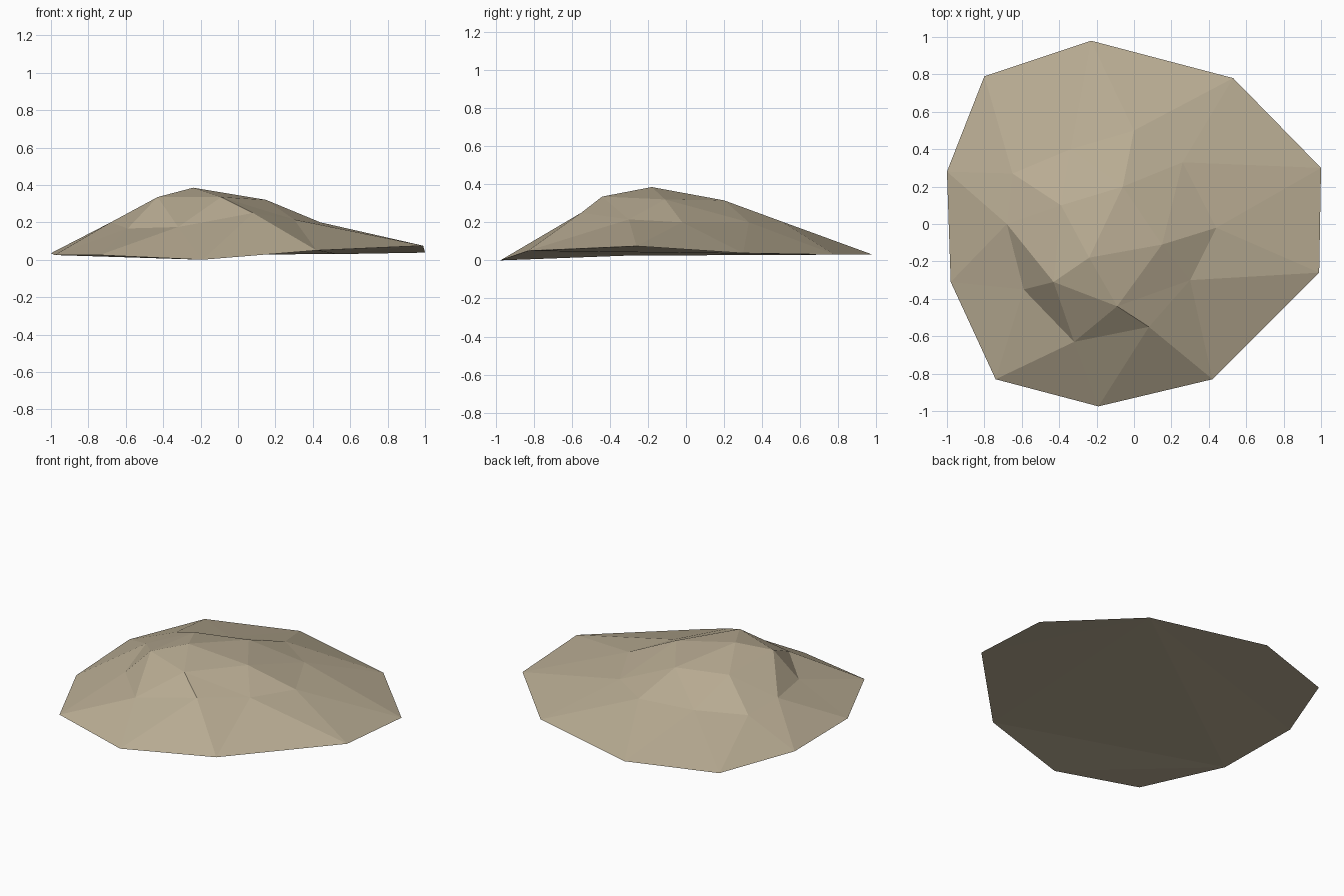
import bpy
import bmesh

# Remove the default object
default_cube = bpy.data.objects.get("Cube")
if default_cube:
    bpy.data.objects.remove(default_cube, do_unlink=True)


def flat_material(name, colour):
    material = bpy.data.materials.new(name)
    material.use_nodes = True
    material.diffuse_color = colour
    shader = material.node_tree.nodes["Principled BSDF"]
    shader.inputs["Base Color"].default_value = colour
    shader.inputs["Roughness"].default_value = 1
    return material


# Contours of the mound, each listed anticlockwise from the left of the front
rim_contour = [
    (-.98, -.31, .025), (-.74, -.83, .025), (-.19, -.975, 0), (.42, -.83, .05),
    (.99, -.26, .075), (1, .3, .038), (.53, .78, .03), (-.23, .98, .03),
    (-.8, .79, .03), (-1, .28, .035),
]
slope_contour = [
    (-.59, -.35, .167), (-.32, -.63, .175), (.08, -.55, .25), (.3, -.3, .215),
    (.44, -.02, .2), (.26, .33, .2), (0, .5, .205), (-.34, .4, .18),
    (-.65, .27, .18), (-.68, 0, .2),
]
shoulder_contour = [
    (-.43, -.31, .335), (-.09, -.44, .335), (.15, -.11, .32),
    (-.06, .2, .315), (-.39, .1, .315),
]
peak_point = (-.24, -.18, .385)


def build_mound(name, material):
    bm = bmesh.new()

    def add_ring(points):
        return [bm.verts.new(point) for point in points]

    rim = add_ring(rim_contour)
    slope = add_ring(slope_contour)
    shoulder = add_ring(shoulder_contour)
    peak = bm.verts.new(peak_point)

    # Lower skirt: alternating triangles between the rim and the slope
    count = len(rim)
    for i in range(count):
        following = (i + 1) % count
        bm.faces.new((rim[i], rim[following], slope[i]))
        bm.faces.new((slope[i], rim[following], slope[following]))

    # Upper slope and cap: one five-way sector for each shoulder point
    for i, corner in enumerate(shoulder):
        neighbour = shoulder[(i + 1) % len(shoulder)]
        before, middle, after = (slope[(i * 2 + k) % count] for k in (-1, 0, 1))
        bm.faces.new((before, middle, corner))
        bm.faces.new((middle, after, corner))
        bm.faces.new((corner, after, neighbour))
        bm.faces.new((corner, neighbour, peak))

    # Closed underside
    underside = bm.faces.new(list(reversed(rim)))
    bmesh.ops.triangulate(bm, faces=[underside])
    bmesh.ops.recalc_face_normals(bm, faces=bm.faces[:])

    mesh = bpy.data.meshes.new(name)
    bm.to_mesh(mesh)
    bm.free()
    mesh.materials.append(material)
    mound = bpy.data.objects.new(name, mesh)
    bpy.context.collection.objects.link(mound)
    return mound


stone = flat_material("sandy stone", (.48, .41, .29, 1))
build_mound("rock_mound", stone)
